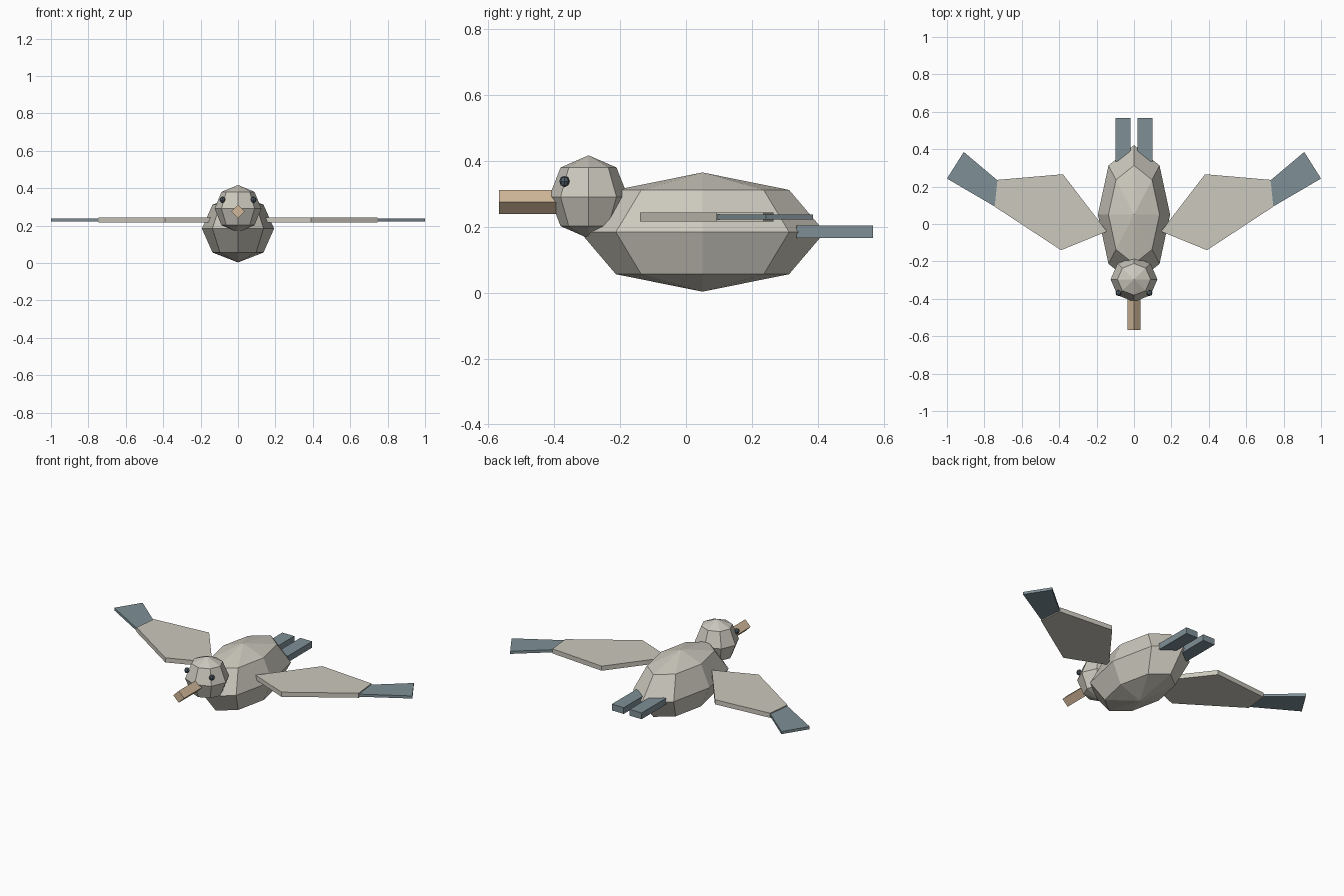
import bpy, bmesh, math
from mathutils import Matrix

if "Cube" in bpy.data.objects:
    bpy.data.objects.remove(bpy.data.objects["Cube"])


def material(name, rgb):
    m = bpy.data.materials.new(name)
    m.diffuse_color = (*rgb, 1)
    m.use_nodes = True
    m.node_tree.nodes["Principled BSDF"].inputs["Base Color"].default_value = m.diffuse_color
    return m


PALE = material("pale_grey_feather", (0.60, 0.58, 0.51))
SLATE = material("slate_blue_feather", (0.21, 0.28, 0.31))
TAN = material("tan_beak", (0.64, 0.48, 0.32))
DARK = material("dark_eye", (0.08, 0.11, 0.135))


def finish(name, bm, mat):
    bmesh.ops.recalc_face_normals(bm, faces=bm.faces)
    mesh = bpy.data.meshes.new(name)
    bm.to_mesh(mesh)
    bm.free()
    mesh.materials.append(mat)
    obj = bpy.data.objects.new(name, mesh)
    bpy.context.collection.objects.link(obj)
    return obj


def ball(name, centre, radii, mat, rings=4):
    bm = bmesh.new()
    bmesh.ops.create_uvsphere(bm, u_segments=8, v_segments=rings, radius=1)
    bmesh.ops.transform(bm, verts=bm.verts,
                        matrix=Matrix.Translation(centre) @ Matrix.Diagonal((*radii, 1)))
    return finish(name, bm, mat)


def slab(name, outline, z0, z1, mat):
    """Flat plate: a plan outline raised from z0 to z1."""
    bm = bmesh.new()
    face = bm.faces.new([bm.verts.new((x, y, z0)) for x, y in outline])
    ext = bmesh.ops.extrude_face_region(bm, geom=[face])
    top = [v for v in ext["geom"] if isinstance(v, bmesh.types.BMVert)]
    bmesh.ops.translate(bm, verts=top, vec=(0, 0, z1 - z0))
    return finish(name, bm, mat)


# Faceted body and head
ball("body", (0, 0.05, 0.184), (0.193, 0.372, 0.181), PALE)
ball("head", (0, -0.296, 0.291), (0.125, 0.12, 0.126), PALE)

# Square beak turned onto its edge
bm = bmesh.new()
bmesh.ops.create_cone(bm, cap_ends=True, segments=4, radius1=0.036, radius2=0.036, depth=0.23)
bmesh.ops.transform(bm, verts=bm.verts, matrix=Matrix.Translation((0, -0.453, 0.275))
                    @ Matrix.Rotation(math.pi / 2, 4, 'X'))
finish("beak", bm, TAN)

# Paired parts
WING = [(0.145, -0.04), (0.39, -0.14), (0.745, 0.093), (0.73, 0.236), (0.38, 0.266)]
TIP = [(0.73, 0.085), (1.0, 0.243), (0.91, 0.385), (0.72, 0.225)]
TAIL = [(0.02, 0.335), (0.1, 0.335), (0.1, 0.568), (0.02, 0.568)]

for side, s in (("left", -1), ("right", 1)):
    def plan(points):
        return [(s * x, y) for x, y in points]
    ball(side + "_eye", (s * 0.083, -0.369, 0.338), (0.016, 0.016, 0.017), DARK)
    slab(side + "_wing", plan(WING), 0.216, 0.244, PALE)
    slab(side + "_wing_tip", plan(TIP), 0.222, 0.238, SLATE)
    slab(side + "_tail_feather", plan(TAIL), 0.166, 0.204, SLATE)
